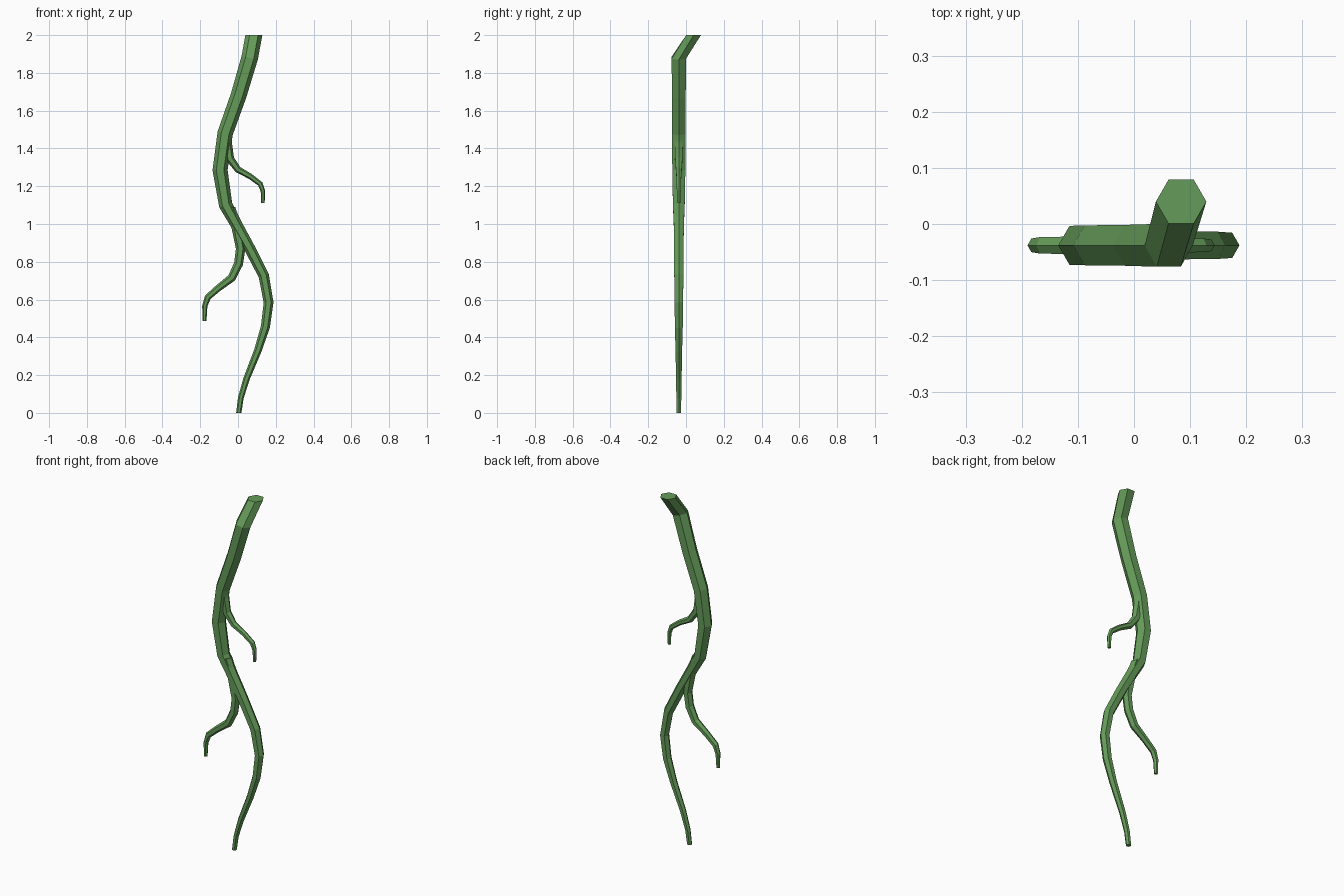
import bpy, bmesh, math
from mathutils import Vector

if "Cube" in bpy.data.objects:
    bpy.data.objects.remove(bpy.data.objects["Cube"])

mat = bpy.data.materials.new("vine_green")
mat.diffuse_color = (0.13, 0.33, 0.10, 1)
mat.use_nodes = True
mat.node_tree.nodes["Principled BSDF"].inputs["Base Color"].default_value = mat.diffuse_color
Y = -0.038


def tube(name, path, sides=6):
    """Tapered hexagonal tube through (x, y, z, radius) points, capped."""
    bm = bmesh.new()
    rings = []
    for i, (x, y, z, r) in enumerate(path):
        if i in (0, len(path) - 1):
            u = Vector((1, 0, 0))
        else:
            a = Vector((path[i-1][0], path[i-1][2])) - Vector((x, z))
            b = Vector((x, z)) - Vector((path[i+1][0], path[i+1][2]))
            t = a.normalized() + b.normalized()
            t.normalize()
            u = Vector((t.y, 0, -t.x))
        ring = []
        for k in range(sides):
            ang = 2 * math.pi * k / sides
            ring.append(bm.verts.new(Vector((x, y, z)) + u * (r * math.cos(ang))
                                     + Vector((0, r * math.sin(ang), 0))))
        rings.append(ring)
    for a, b in zip(rings, rings[1:]):
        for k in range(sides):
            n = (k + 1) % sides
            bm.faces.new((a[k], a[n], b[n], b[k]))
    bm.faces.new(rings[0])
    bm.faces.new(rings[-1])
    bmesh.ops.recalc_face_normals(bm, faces=bm.faces)
    me = bpy.data.meshes.new(name)
    bm.to_mesh(me)
    bm.free()
    me.materials.append(mat)
    ob = bpy.data.objects.new(name, me)
    bpy.context.collection.objects.link(ob)


# Main stem, bent back at the top
tube("main_stem", [
    (0.084, 0.04, 2.0, 0.045), (0.062, Y, 1.88, 0.044), (0.003, Y, 1.68, 0.042),
    (-0.068, Y, 1.48, 0.041), (-0.095, Y, 1.285, 0.040), (-0.065, Y, 1.10, 0.036),
    (-0.01, Y, 1.0, 0.031), (0.06, Y, 0.875, 0.029), (0.136, Y, 0.727, 0.028),
    (0.162, Y, 0.585, 0.026), (0.145, Y, 0.455, 0.024), (0.105, Y, 0.33, 0.020),
    (0.045, Y, 0.18, 0.017), (0.015, Y, 0.08, 0.015), (0.004, Y, 0.0, 0.014)])

# Upper side shoot
tube("upper_shoot", [
    (-0.055, Y, 1.52, 0.026), (-0.057, Y, 1.43, 0.025), (-0.042, Y, 1.345, 0.022),
    (0.0, Y, 1.288, 0.018), (0.065, Y, 1.252, 0.015), (0.118, Y, 1.212, 0.014),
    (0.132, Y, 1.175, 0.012), (0.132, Y, 1.11, 0.009)])

# Lower side shoot
tube("lower_shoot", [
    (-0.045, Y, 1.09, 0.030), (-0.008, Y, 0.99, 0.028), (0.014, Y, 0.87, 0.025),
    (0.003, Y, 0.79, 0.024), (-0.033, Y, 0.715, 0.022), (-0.105, Y, 0.66, 0.018),
    (-0.160, Y, 0.612, 0.017), (-0.176, Y, 0.565, 0.014), (-0.177, Y, 0.487, 0.010)])
